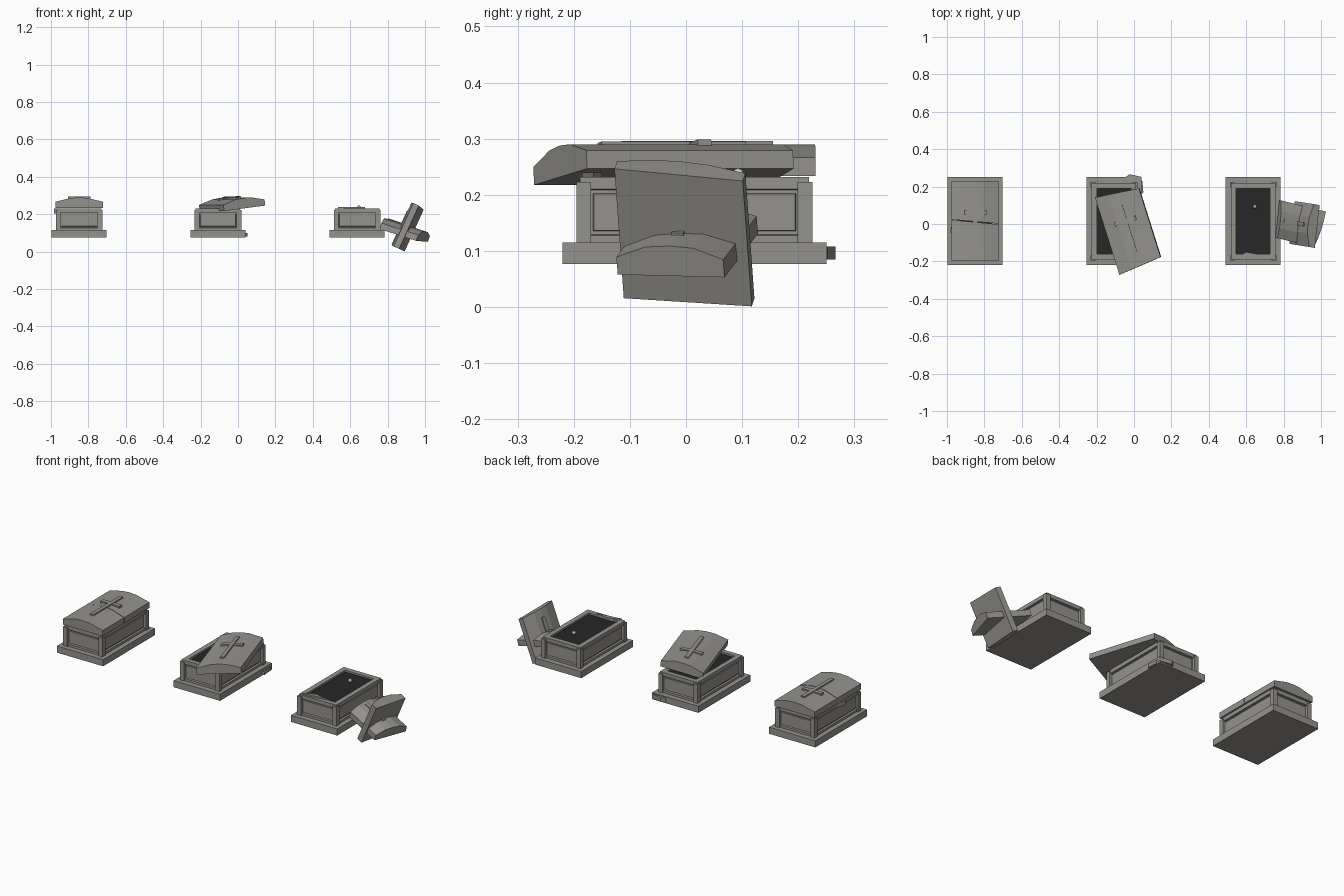
import bpy, bmesh, math
from mathutils import Matrix, Vector

if "Cube" in bpy.data.objects:
    bpy.data.objects.remove(bpy.data.objects["Cube"])


def material(name, col):
    m = bpy.data.materials.new(name)
    m.diffuse_color = (*col, 1)
    m.use_nodes = True
    m.node_tree.nodes["Principled BSDF"].inputs["Base Color"].default_value = m.diffuse_color
    return m


dark = material("dark_inside", (0.02, 0.02, 0.02))
bone = material("bone", (0.75, 0.72, 0.6))
stone = material("stone", (0.30, 0.29, 0.27))


def finish(bm, name, mat=stone, mw=None):
    bmesh.ops.recalc_face_normals(bm, faces=bm.faces)
    me = bpy.data.meshes.new(name)
    bm.to_mesh(me)
    bm.free()
    me.materials.append(mat)
    ob = bpy.data.objects.new(name, me)
    bpy.context.collection.objects.link(ob)
    if mw:
        ob.matrix_world = mw
    return ob


def box_bm(lo, hi):
    lo, hi = Vector(lo), Vector(hi)
    bm = bmesh.new()
    bmesh.ops.create_cube(bm, size=1, matrix=Matrix.Translation((lo + hi) / 2)
                          @ Matrix.Diagonal((*(hi - lo), 1)))
    return bm


def box(name, lo, hi, mat=stone, mw=None):
    return finish(box_bm(lo, hi), name, mat, mw)


def prism(name, pts, z0, z1):
    bm = bmesh.new()
    f = bm.faces.new([bm.verts.new((x, y, z0)) for x, y in pts])
    r = bmesh.ops.extrude_face_region(bm, geom=[f])
    bmesh.ops.translate(bm, vec=(0, 0, z1 - z0),
                        verts=[v for v in r["geom"] if isinstance(v, bmesh.types.BMVert)])
    return finish(bm, name)


def lid(name, w, y0, y1, mw, skew0=0.0, skew1=0.0):
    """Gabled slab along y; the skews slant the broken ends."""
    h = w / 2
    prof = [(-h, 0), (h, 0), (h, .033), (.045, .053), (0, .056), (-.045, .053), (-h, .033)]
    bm = bmesh.new()
    a = [bm.verts.new((x, y0 + skew0 * x / h, z)) for x, z in prof]
    b = [bm.verts.new((x, y1 + skew1 * x / h, z)) for x, z in prof]
    bm.faces.new(a)
    bm.faces.new(b[::-1])
    for i in range(len(prof)):
        j = (i + 1) % len(prof)
        bm.faces.new((a[i], a[j], b[j], b[i]))
    return finish(bm, name, stone, mw)


def cross(name, mw):
    box(name + "_shaft", (-.011, -.13, .045), (.011, .14, .062), mw=mw)
    box(name + "_arm", (-.06, .035, .045), (.06, .06, .06), mw=mw)


def chest(name, cx):
    cy = .015
    # plinth
    box(name + "_plinth", (cx - .147, -.22, .077), (cx + .147, .25, .115))
    # body with framed recessed side panels and a hollowed top
    bm = box_bm((cx - .119, cy - .204, .112), (cx + .119, cy + .204, .226))
    bm.normal_update()
    sides = [f for f in bm.faces if abs(f.normal.z) < .5]
    top = [f for f in bm.faces if f.normal.z > .5]
    bmesh.ops.inset_individual(bm, faces=sides, thickness=.022)
    bmesh.ops.inset_individual(bm, faces=sides, thickness=.003, depth=-.01)
    bmesh.ops.inset_individual(bm, faces=sides, thickness=.008)
    bmesh.ops.inset_individual(bm, faces=sides, thickness=.002, depth=.005)
    bmesh.ops.inset_individual(bm, faces=top, thickness=.028)
    bmesh.ops.translate(bm, vec=(0, 0, -.01), verts=list({v for f in top for v in f.verts}))
    finish(bm, name + "_body")
    box(name + "_dark_inside", (cx - .0905, cy - .1755, .205), (cx + .0905, cy + .1755, .222), dark)
    # corner posts
    for sx in (-1, 1):
        for sy in (-1, 1):
            px, py = cx + sx * .112, cy + sy * .197
            box(name + "_corner_post", (px - .013, py - .013, .113), (px + .013, py + .013, .223))
    # raised rim
    for s in (-1, 1):
        x, y = cx + s * .105, cy + s * .19
        box(name + "_rim_side", (x - .014, cy - .204, .222), (x + .014, cy + .204, .232))
        box(name + "_rim_end", (cx - .092, y - .014, .222), (cx + .092, y + .014, .232))


def place(x, y, z, yaw=0.0, roll=0.0, pitch=0.0):
    R = Matrix.Rotation
    return (Matrix.Translation((x, y, z)) @ R(math.radians(yaw), 4, 'Z')
            @ R(math.radians(roll), 4, 'Y') @ R(math.radians(pitch), 4, 'X'))


X1, X2, X3 = -.849, -.107, .637
for n, x in (("closed_tomb", X1), ("ajar_tomb", X2), ("open_tomb", X3)):
    chest(n, x)

# closed lid, cracked across the middle
m1 = place(X1, .015, .234)
lid("closed_lid_front", .252, -.21, -.005, m1, 0, -.012)
lid("closed_lid_back", .252, -.002, .215, place(X1, .015, .2335, .5), -.012, 0)
cross("closed_cross", m1)

# shifted lid, turned and tipped to the left
m2 = place(-.026, -.028, .232, 17.5, -7)
lid("ajar_lid", .24, -.205, .205, m2, .012, -.012)
cross("ajar_cross", m2)


# broken lid halves leaning beside the open tomb
def lean(loc, d, n, yaw):
    d, n = Vector(d).normalized(), Vector(n).normalized()
    w = d.cross(n)
    m = Matrix((w, d, n)).transposed().to_4x4()
    return Matrix.Translation(loc) @ Matrix.Rotation(math.radians(yaw), 4, 'Z') @ m


m3 = lean((.928, -.005, .122), (.42, 0, .91), (-.91, 0, .42), -9)
lid("broken_lid_large", .23, -.125, .125, m3, .008, .012)
box("broken_cross_shaft", (-.011, -.12, .045), (.011, .08, .062), mw=m3)
m4 = lean((.878, .0, .09), (.95, 0, -.3), (.3, 0, .95), -14)
lid("broken_lid_small", .2, -.12, .115, m4, .015, -.008)
box("broken_cross_end", (-.011, -.1, .045), (.011, .05, .06), mw=m4)

# chipped stone shards
prism("plinth_chip_back", [(-.06, .24), (.035, .235), (.04, .252), (-.025, .266)], .085, .108)
prism("plinth_chip_side", [(.03, .15), (.05, .17), (.045, .23), (.03, .24)], .08, .1)
prism("rim_shard", [(.535, -.185), (.68, -.165), (.6, -.15), (.56, -.17)], .225, .24)
prism("panel_shard", [(-.985, -.04), (-.965, -.06), (-.965, .02)], .205, .232)

# small bone ball
bm = bmesh.new()
bmesh.ops.create_icosphere(bm, subdivisions=2, radius=.011,
                           matrix=Matrix.Translation((.646, .093, .236)))
finish(bm, "bone_ball", bone)
